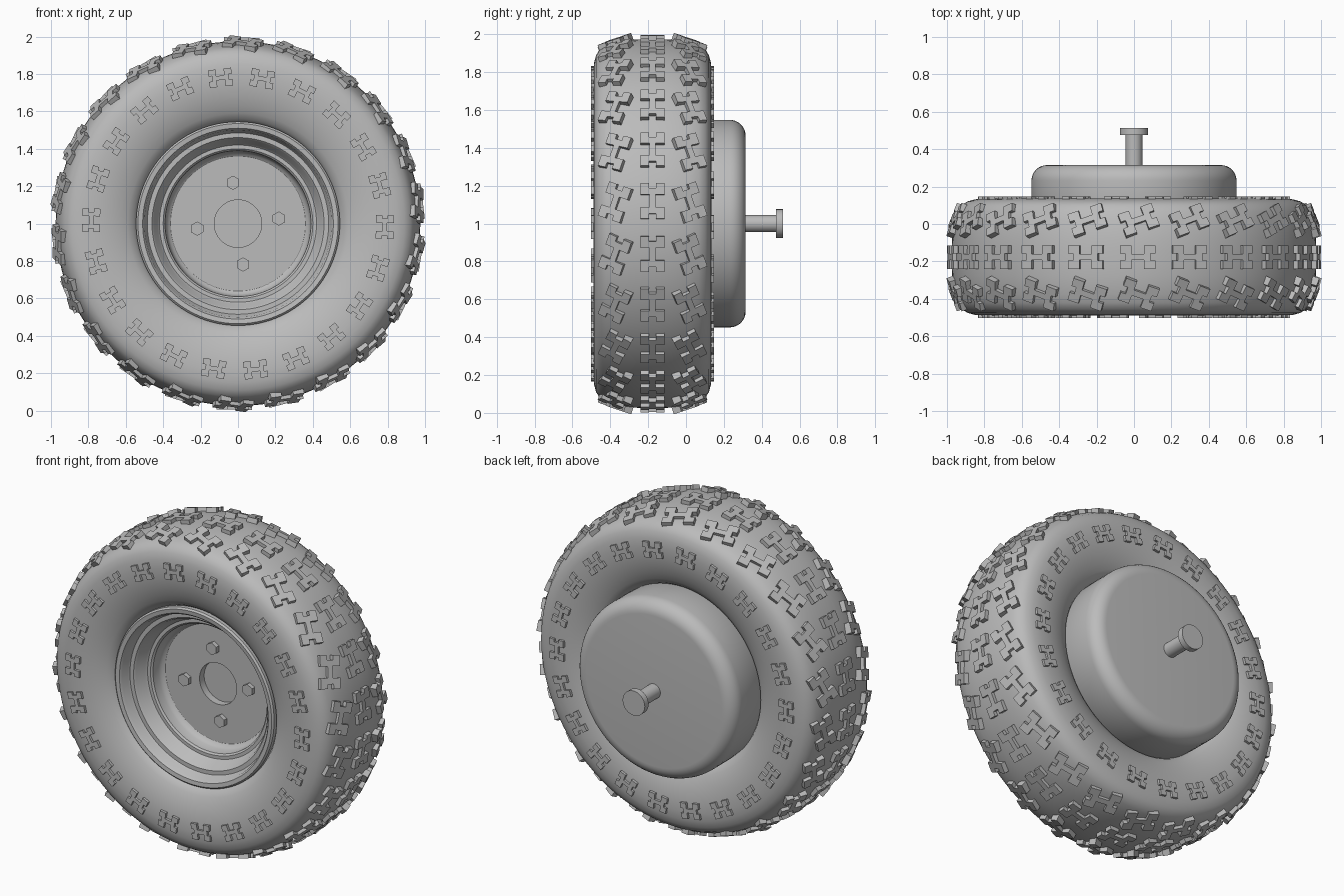
import bpy, bmesh
from math import sin, cos, radians, pi
from mathutils import Vector

if "Cube" in bpy.data.objects:
    bpy.data.objects.remove(bpy.data.objects["Cube"])

HUB = Vector((0, 0, 1))      # wheel centre, axle along y
MID = -0.177                 # middle plane of the tyre
COUNT = 22                   # tread blocks per row

grey = bpy.data.materials.new("plain_grey")
grey.use_nodes = True
grey.diffuse_color = (0.5, 0.5, 0.5, 1)
grey.node_tree.nodes["Principled BSDF"].inputs["Base Color"].default_value = (0.5, 0.5, 0.5, 1)


def finish(name, bm, smooth_angle=None):
    bmesh.ops.recalc_face_normals(bm, faces=bm.faces)
    mesh = bpy.data.meshes.new(name)
    bm.to_mesh(mesh)
    bm.free()
    mesh.materials.append(grey)
    obj = bpy.data.objects.new(name, mesh)
    bpy.context.collection.objects.link(obj)
    if smooth_angle:
        bpy.ops.object.select_all(action='DESELECT')
        obj.select_set(True)
        bpy.context.view_layer.objects.active = obj
        bpy.ops.object.shade_smooth_by_angle(angle=radians(smooth_angle))
    return obj


def lathe(name, profile, steps=96, centre=HUB, closed=False, angle=30):
    """Spin (radius, y) points about a line parallel to y."""
    bm = bmesh.new()
    verts = [bm.verts.new(centre + Vector((0, y, r))) for r, y in profile]
    edges = [bm.edges.new(pair) for pair in zip(verts, verts[1:])]
    if closed:
        edges.append(bm.edges.new((verts[-1], verts[0])))
    bmesh.ops.spin(bm, geom=verts + edges, cent=centre, axis=(0, 1, 0),
                   angle=2 * pi, steps=steps)
    bmesh.ops.remove_doubles(bm, verts=bm.verts, dist=1e-5)
    return finish(name, bm, angle)


# Tyre: half section mirrored about its middle plane
half = [(0.975, 0.04), (0.972, 0.1), (0.966, 0.15), (0.956, 0.2), (0.942, 0.245),
        (0.922, 0.278), (0.89, 0.298), (0.85, 0.309), (0.8, 0.312), (0.74, 0.309),
        (0.68, 0.298), (0.63, 0.282), (0.59, 0.264), (0.56, 0.245), (0.53, 0.2)]
section = [(r, MID - o) for r, o in reversed(half)] + [(r, MID + o) for r, o in half]
lathe("tyre", section, closed=True, angle=40)

# Stepped rim with a sunken mounting disc and centre recess
lathe("wheel_rim", [
    (0, -0.15), (0.127, -0.15), (0.127, -0.195), (0.36, -0.195), (0.375, -0.205),
    (0.385, -0.225), (0.39, -0.275), (0.4, -0.285), (0.42, -0.285), (0.43, -0.295),
    (0.45, -0.355), (0.46, -0.365), (0.485, -0.365), (0.492, -0.375), (0.5, -0.42),
    (0.51, -0.432), (0.535, -0.435), (0.545, -0.425), (0.545, -0.38),
    (0.5, -0.1), (0, -0.1)])

# Rear drum with a rounded edge
edge = [(0.465 + 0.083 * cos(a * pi / 16), 0.232 + 0.083 * sin(a * pi / 16)) for a in range(9)]
lathe("rear_drum", [(0, -0.09), (0.5, -0.09), (0.548, 0)] + edge + [(0, 0.315)])

# Axle stub and its end flange
lathe("axle_stub", [(0, 0.3), (0.045, 0.3), (0.045, 0.48), (0, 0.48)], 32)
lathe("axle_flange", [(0, 0.475), (0.076, 0.475), (0.076, 0.512), (0, 0.512)], 32)

# Four hexagonal wheel nuts
for i in range(4):
    a = radians(-7 + 90 * i)
    spot = HUB + Vector((0.22 * sin(a), 0, 0.22 * cos(a)))
    lathe(f"wheel_nut_{i + 1}", [(0, -0.19), (0.038, -0.19), (0.038, -0.222), (0, -0.222)],
          6, spot, angle=20)

# Notched H outline of one tread block, as fractions of half length and half width
quarter = [(0.72, 0.3), (1, 0.3), (1, 1), (0.35, 1), (0.35, 0.25)]
right_half = [(u, -v) for u, v in reversed(quarter)] + quarter
outline = right_half + [(-u, -v) for u, v in right_half]


def tread_row(name, radius, offset, lean, skew, phase, length, width, out, sink):
    """Ring of blocks; lean tips them towards +y, skew turns them in their own plane."""
    bm = bmesh.new()
    lean, skew = radians(lean), radians(skew)
    axis = Vector((0, 1, 0))
    for i in range(COUNT):
        t = radians(phase) + 2 * pi * i / COUNT
        radial = Vector((sin(t), 0, cos(t)))
        along = Vector((cos(t), 0, -sin(t)))
        normal = radial * cos(lean) + axis * sin(lean)
        across = axis * cos(lean) - radial * sin(lean)
        u_dir = along * cos(skew) + across * sin(skew)
        v_dir = across * cos(skew) - along * sin(skew)
        spot = HUB + radial * radius + axis * (MID + offset)
        rings = []
        for height in (-sink, out):
            rings.append([bm.verts.new(spot + u_dir * (u * length / 2) + v_dir * (v * width / 2)
                                       + normal * height) for u, v in outline])
        low, high = rings
        bm.faces.new(high)
        bm.faces.new(low[::-1])
        n = len(outline)
        for k in range(n):
            m = (k + 1) % n
            bm.faces.new((low[k], low[m], high[m], high[k]))
    return finish(name, bm)


# Tread: centre row, then mirrored shoulder and sidewall rows
tread_row("centre_tread", 0.975, 0, 0, 0, 1.2, 0.19, 0.125, 0.02, 0.03)
for side, label in ((-1, "front"), (1, "back")):
    tread_row(label + "_shoulder_tread", 0.957, side * 0.195, side * 19, side * 20,
              1.5, 0.19, 0.13, 0.02, 0.04)
    tread_row(label + "_sidewall_tread", 0.785, side * 0.312, side * 90, 0,
              9.5, 0.125, 0.095, 0.013, 0.03)
